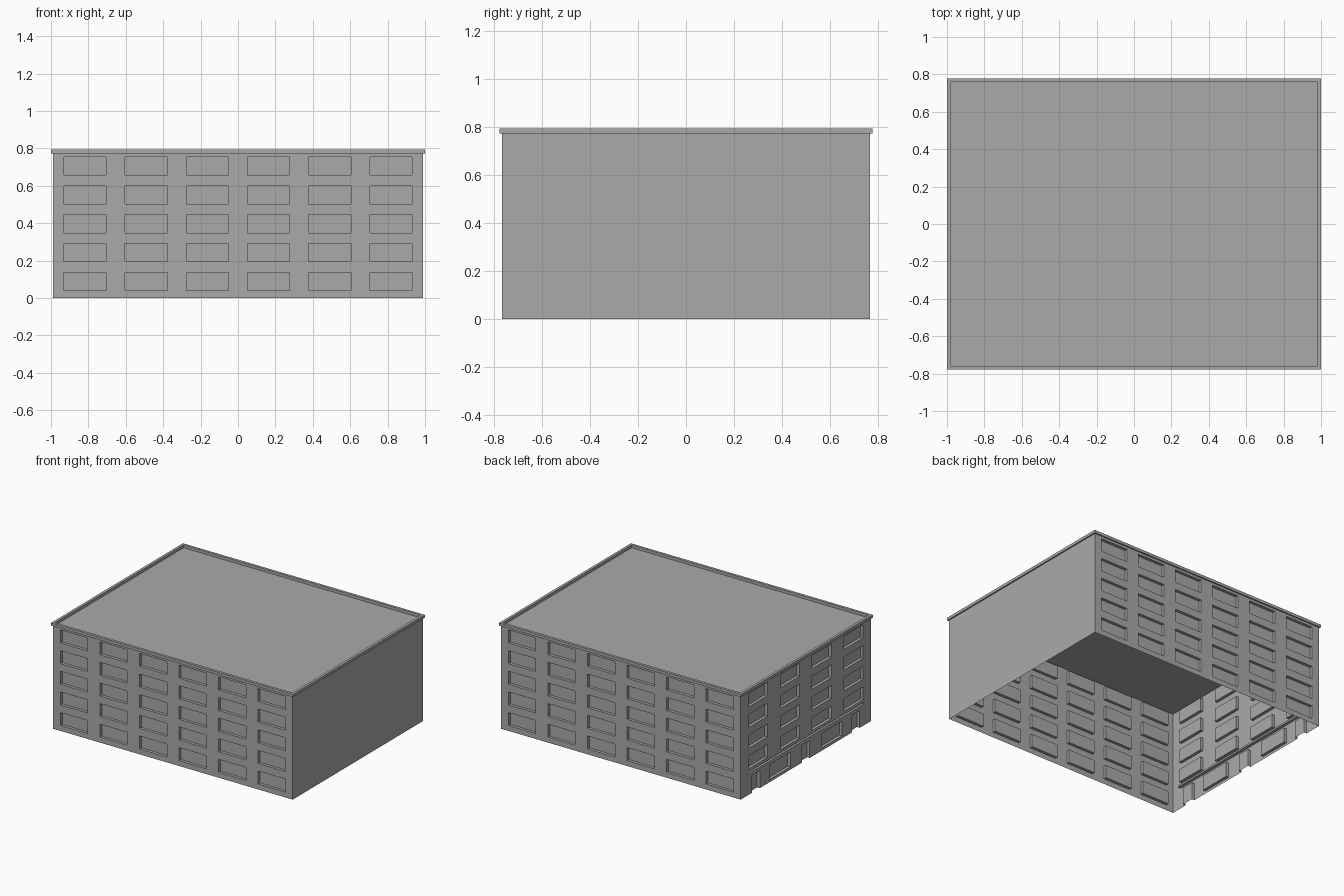
import bpy
import bmesh
from mathutils import Vector

cube = bpy.data.objects.get("Cube")
if cube:
    bpy.data.objects.remove(cube, do_unlink=True)

HX, HY, H = 0.99, 0.768, 0.772     # wall half sizes and height
TOP, LIP, DEPTH = 0.793, 0.01, 0.022
UP = Vector((0, 0, 1))

grey = bpy.data.materials.new("concrete grey")
grey.use_nodes = True
grey.diffuse_color = (0.4, 0.4, 0.4, 1)
grey.node_tree.nodes["Principled BSDF"].inputs["Base Color"].default_value = (0.4, 0.4, 0.4, 1)


def finish(bm, name):
    bmesh.ops.remove_doubles(bm, verts=bm.verts, dist=0.0001)
    mesh = bpy.data.meshes.new(name)
    bm.to_mesh(mesh)
    bm.free()
    mesh.materials.append(grey)
    obj = bpy.data.objects.new(name, mesh)
    bpy.context.collection.objects.link(obj)


def wall(name, along, half, distance, openings):
    """Open-backed wall sheet with recessed rectangles (u0, v0, u1, v1)."""
    bm = bmesh.new()
    out = along.cross(UP)

    def face(points):
        bm.faces.new([bm.verts.new(along * u + UP * v + out * (distance - d))
                      for u, v, d in points])

    us = sorted({-half, half} | {r[i] for r in openings for i in (0, 2)})
    vs = sorted({0, H} | {r[i] for r in openings for i in (1, 3)})
    for u0, u1 in zip(us, us[1:]):
        for v0, v1 in zip(vs, vs[1:]):
            u, v = (u0 + u1) / 2, (v0 + v1) / 2
            if not any(r[0] < u < r[2] and r[1] < v < r[3] for r in openings):
                face([(u0, v0, 0), (u1, v0, 0), (u1, v1, 0), (u0, v1, 0)])
    # Recessed panes and their reveals
    for u0, v0, u1, v1 in openings:
        ring = [(u0, v0), (u1, v0), (u1, v1), (u0, v1)]
        face([(u, v, DEPTH) for u, v in ring])
        for a, b in zip(ring, ring[1:] + ring[:1]):
            if a[1] + b[1] > 0:
                face([(*a, 0), (*b, 0), (*b, DEPTH), (*a, DEPTH)])
    finish(bm, name)


def windows(columns, pitch, floors):
    rects = []
    for c in range(columns):
        u = round((c - (columns - 1) / 2) * pitch, 4)
        for f in floors:
            v = 0.04 + 0.1542 * f
            rects.append((u - 0.1125, v, u + 0.1125, v + 0.097))
    return rects


# Front and back walls: six columns on five floors
long_side = windows(6, 0.327, range(5))
wall("front_wall", Vector((1, 0, 0)), HX, HY, long_side)
wall("back_wall", Vector((-1, 0, 0)), HX, HY, long_side)

# Blank right-hand wall
wall("plain_side_wall", Vector((0, 1, 0)), HY, HX, [])

# Entrance side: upper windows, three doors, two shop windows, narrow band
entrance = windows(4, 0.377, range(1, 5))
entrance += [(u - 0.047, 0, u + 0.047, 0.13) for u in (-0.59, 0, 0.59)]
entrance += [(u - 0.122, 0.02, u + 0.122, 0.13) for u in (-0.305, 0.305)]
entrance.append((-0.69, 0.158, 0.69, 0.172))
wall("entrance_side_wall", Vector((0, -1, 0)), HY, HX, entrance)

# Roof deck with overhanging parapet
bm = bmesh.new()
profile = [(-LIP, H), (LIP, H), (LIP, TOP), (-LIP, TOP), (-LIP, H)]
rings = [[bm.verts.new((sx * (HX + o), sy * (HY + o), z))
          for sx, sy in ((-1, -1), (1, -1), (1, 1), (-1, 1))] for o, z in profile]
for low, high in zip(rings, rings[1:]):
    for i in range(4):
        j = (i + 1) % 4
        bm.faces.new((low[i], low[j], high[j], high[i]))
bm.faces.new(rings[-1])
finish(bm, "roof_and_parapet")
